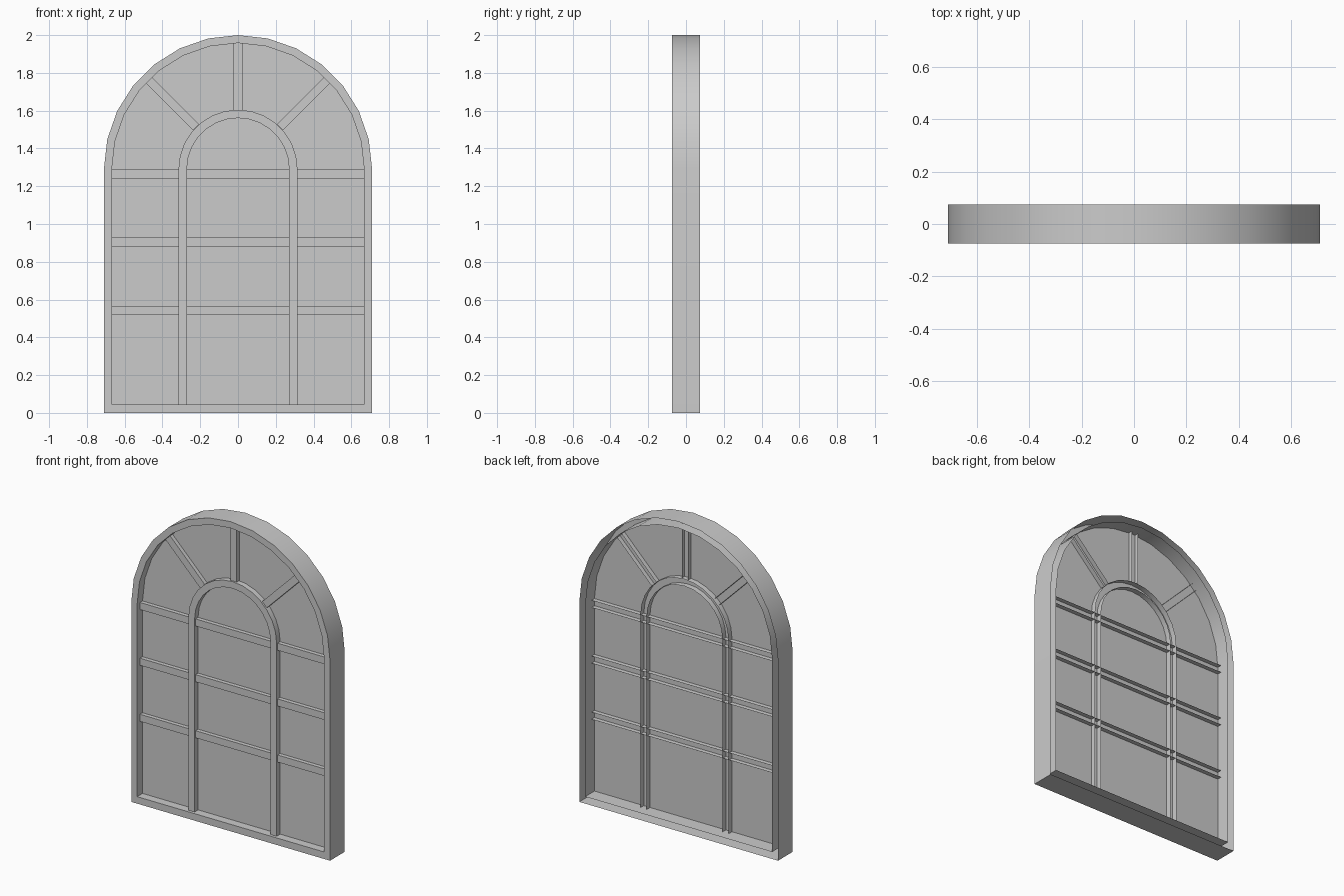
import bpy
from math import sin, cos, pi, hypot, radians

if "Cube" in bpy.data.objects:
    bpy.data.objects.remove(bpy.data.objects["Cube"])

SPRING = 1.29      # height where the arches begin
BAR = 0.046        # width of every glazing bar
PANE_Y = -0.02


def arch(half_width, bottom, steps=14):
    """Outline from lower right, over the arch, to lower left (x, z)."""
    pts = [(half_width, bottom)]
    for i in range(steps + 1):
        a = pi * i / steps
        pts.append((half_width * cos(a), SPRING + half_width * sin(a)))
    pts.append((-half_width, bottom))
    return pts


def make(name, verts, faces):
    mesh = bpy.data.meshes.new(name)
    mesh.from_pydata(verts, [], faces)
    mesh.update()
    obj = bpy.data.objects.new(name, mesh)
    bpy.context.collection.objects.link(obj)
    bpy.context.view_layer.objects.active = obj
    obj.select_set(True)
    bpy.ops.object.shade_smooth_by_angle(angle=radians(30))
    obj.select_set(False)
    return obj


def channel(name, outer, inner, front, back, closed=False):
    """Front face with two side walls between two outlines, open at the back."""
    n = len(outer)
    verts = [(x, y, z) for pts, y in ((outer, back), (outer, front),
                                      (inner, front), (inner, back))
             for x, z in pts]
    faces = []
    for row in range(3):
        for i in range(n if closed else n - 1):
            j = (i + 1) % n
            a, b = row * n, (row + 1) * n
            faces.append((a + i, a + j, b + j, b + i))
    return make(name, verts, faces)


def bar(name, a, b, front=-0.046, back=0.01):
    """Straight glazing bar between two (x, z) points."""
    dx, dz = b[0] - a[0], b[1] - a[1]
    k = BAR / 2 / hypot(dx, dz)
    ox, oz = dz * k, -dx * k
    right = [(p[0] + ox, p[1] + oz) for p in (a, b)]
    left = [(p[0] - ox, p[1] - oz) for p in (a, b)]
    return channel(name, right, left, front, back)


# Outer frame
opening = arch(0.668, 0.045)
channel("outer_frame", arch(0.71, 0.0), opening, -0.075, 0.075, closed=True)

# Glass pane
make("glass_pane", [(x, PANE_Y, z) for x, z in opening],
     [tuple(range(len(opening)))])

# Inner arched mullion
channel("inner_arch", arch(0.315, 0.045), arch(0.271, 0.045), -0.056, 0.016)

# Horizontal bars
for i, z in enumerate((0.543, 0.905, 1.265)):
    bar(f"cross_bar_{i + 1}", (-0.668, z), (0.668, z))

# Radiating bars between the two arches
for i, deg in enumerate((45, 90, 135)):
    c, s = cos(radians(deg)), sin(radians(deg))
    bar(f"spoke_bar_{i + 1}", (0.314 * c, SPRING + 0.314 * s),
        (0.668 * c, SPRING + 0.668 * s))
